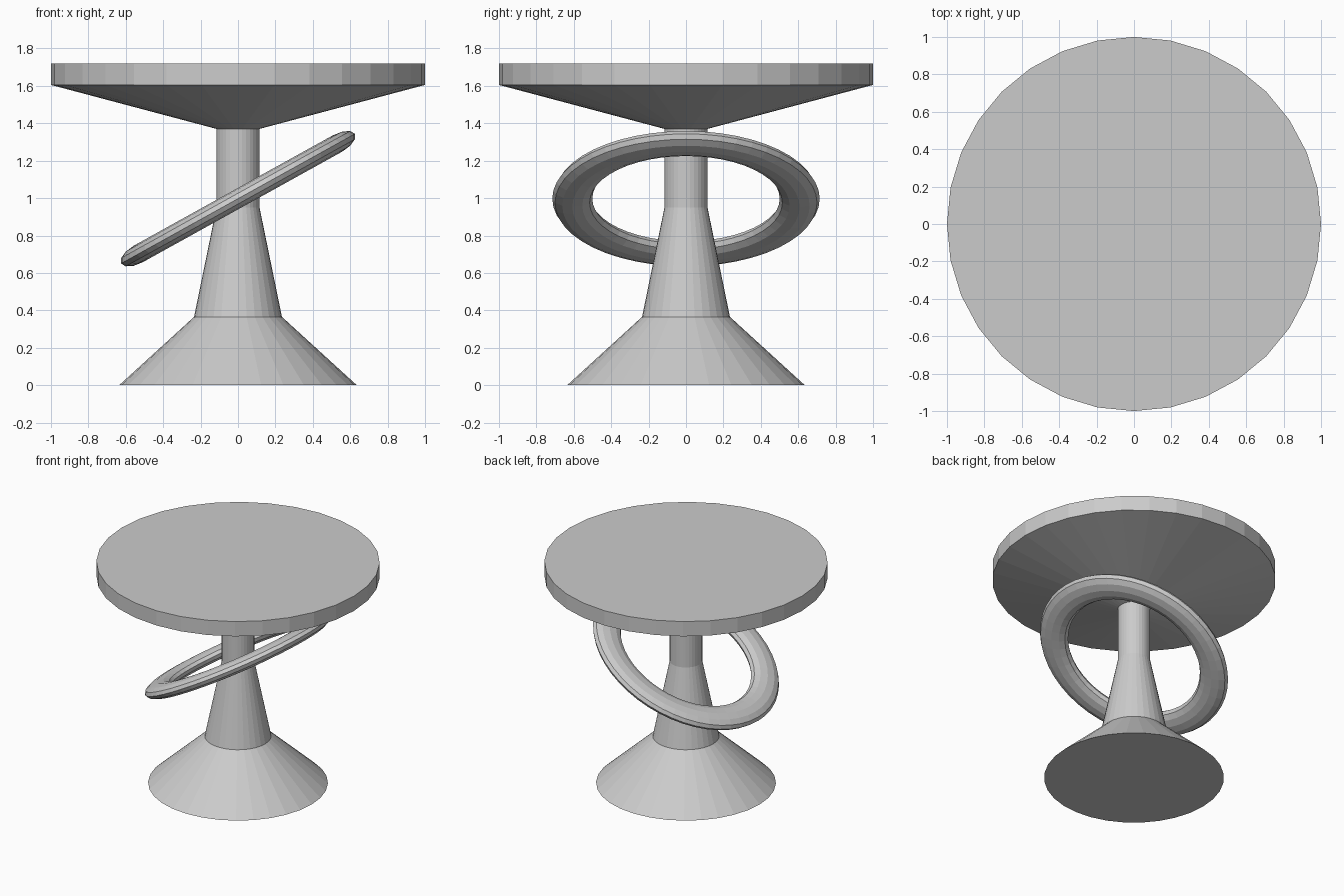
import bpy, bmesh, math

if "Cube" in bpy.data.objects:
    bpy.data.objects.remove(bpy.data.objects["Cube"])

SIDES = 32


def lathe(name, profile):
    """Closed solid of revolution around z from (radius, height) points."""
    bm = bmesh.new()
    rings = []
    for r, z in profile:
        rings.append([bm.verts.new((r * math.cos(2 * math.pi * i / SIDES),
                                    r * math.sin(2 * math.pi * i / SIDES), z))
                      for i in range(SIDES)])
    for a, b in zip(rings, rings[1:]):
        for i in range(SIDES):
            j = (i + 1) % SIDES
            bm.faces.new((a[i], a[j], b[j], b[i]))
    bm.faces.new(rings[0][::-1])
    bm.faces.new(rings[-1])
    mesh = bpy.data.meshes.new(name)
    bm.to_mesh(mesh)
    bm.free()
    obj = bpy.data.objects.new(name, mesh)
    bpy.context.collection.objects.link(obj)
    return obj


# Flared foot, tapered stem and round top turned as one piece
lathe("pedestal_table", [(0.635, 0), (0.235, 0.365), (0.115, 0.95),
                         (0.115, 1.37), (1.0, 1.605), (1.0, 1.72)])

# Flattened ring tilted around the stem
bpy.ops.mesh.primitive_torus_add(major_radius=0.608, minor_radius=0.107,
                                 major_segments=48, minor_segments=12,
                                 location=(0, 0, 0.997),
                                 rotation=(0, math.radians(-29), 0))
ring = bpy.context.object
ring.name = "tilted_ring"
ring.scale.z = 0.47
